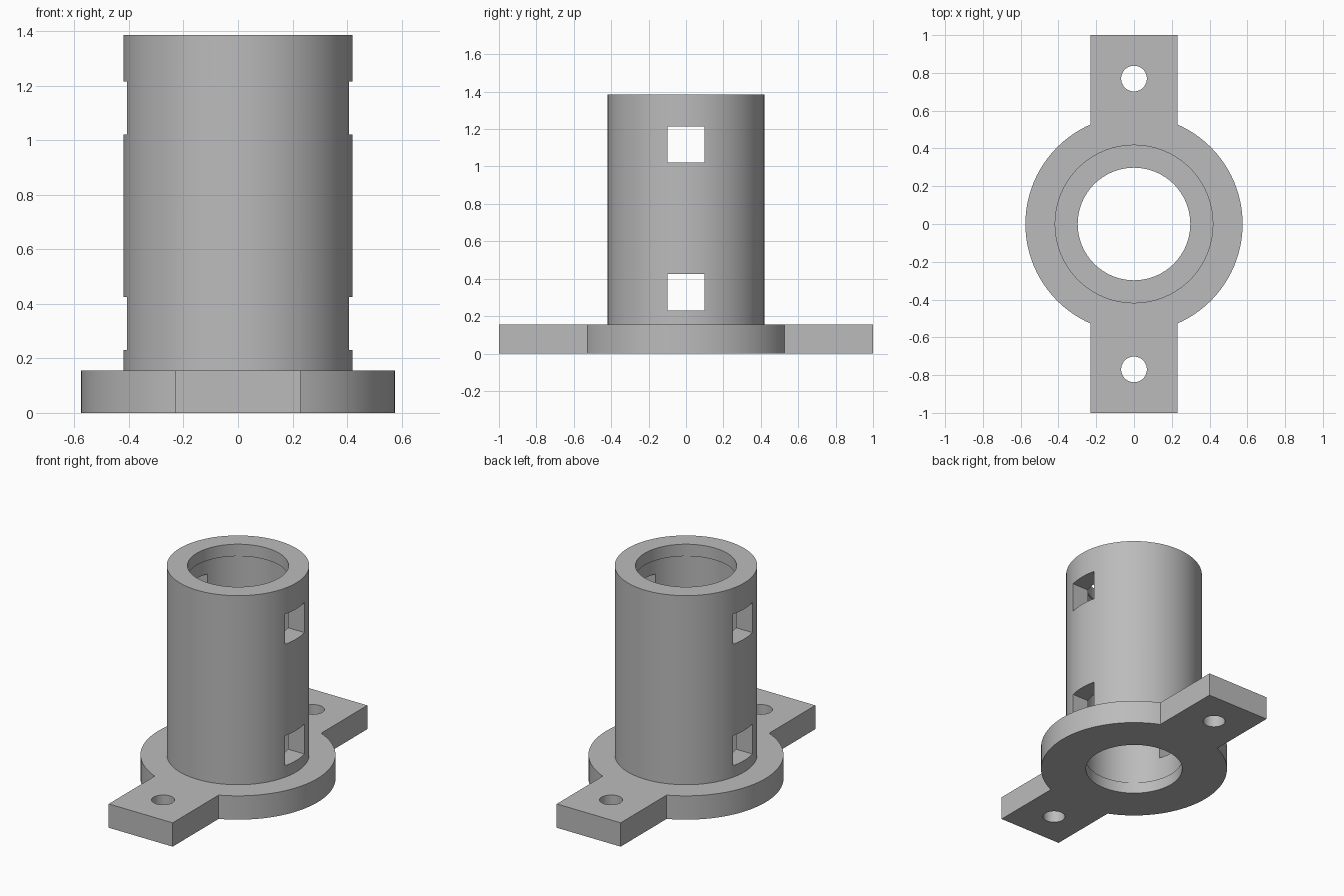
import bpy
from math import radians

cube = bpy.data.objects.get("Cube")
if cube:
    bpy.data.objects.remove(cube, do_unlink=True)

FLANGE_TOP, TOWER_TOP = 0.155, 1.385

grey = bpy.data.materials.new("plain grey")
grey.use_nodes = True
COLOUR = (0.5, 0.5, 0.5, 1)
grey.diffuse_color = COLOUR
grey.node_tree.nodes["Principled BSDF"].inputs["Base Color"].default_value = COLOUR


def finish(name):
    ob = bpy.context.object
    ob.name = name
    bpy.ops.object.transform_apply(location=True, rotation=True, scale=True)
    ob.data.materials.append(grey)
    return ob


def cylinder(name, radius, z0, z1, y=0, sides=96):
    bpy.ops.mesh.primitive_cylinder_add(
        vertices=sides, radius=radius, depth=z1 - z0, location=(0, y, (z0 + z1) / 2))
    return finish(name)


def box(name, sx, sy, z0, z1):
    bpy.ops.mesh.primitive_cube_add(size=1, location=(0, 0, (z0 + z1) / 2))
    bpy.context.object.scale = (sx, sy, z1 - z0)
    return finish(name)


def combine(body, tool, operation):
    """Apply an exact boolean and discard the tool object."""
    mod = body.modifiers.new(operation.title(), 'BOOLEAN')
    mod.operation, mod.solver, mod.object = operation, 'EXACT', tool
    bpy.ops.object.select_all(action='DESELECT')
    bpy.context.view_layer.objects.active = body
    body.select_set(True)
    bpy.ops.object.modifier_apply(modifier=mod.name)
    bpy.data.objects.remove(tool, do_unlink=True)


# Round flange with two mounting ears, carrying the upright tube
body = cylinder("flanged_tube", 0.575, 0, FLANGE_TOP)
combine(body, box("ears", 0.46, 2, 0, FLANGE_TOP), 'UNION')
combine(body, cylinder("tube", 0.42, FLANGE_TOP / 2, TOWER_TOP), 'UNION')

# Through bore, slightly relieved between the two end lips
combine(body, cylinder("bore", 0.298, -0.1, TOWER_TOP + 0.1), 'DIFFERENCE')
combine(body, cylinder("bore_relief", 0.306, 0.075, TOWER_TOP - 0.078), 'DIFFERENCE')

# Screw holes in the ears
for y in (-0.77, 0.77):
    combine(body, cylinder("screw_hole", 0.068, -0.1, 0.3, y, 48), 'DIFFERENCE')

# Square windows through both side walls
for z0, z1 in ((0.23, 0.425), (1.02, 1.215)):
    combine(body, box("window", 2, 0.2, z0, z1), 'DIFFERENCE')

body.data.materials.clear()
body.data.materials.append(grey)
for poly in body.data.polygons:
    poly.material_index = 0
bpy.ops.object.shade_smooth_by_angle(angle=radians(30))
